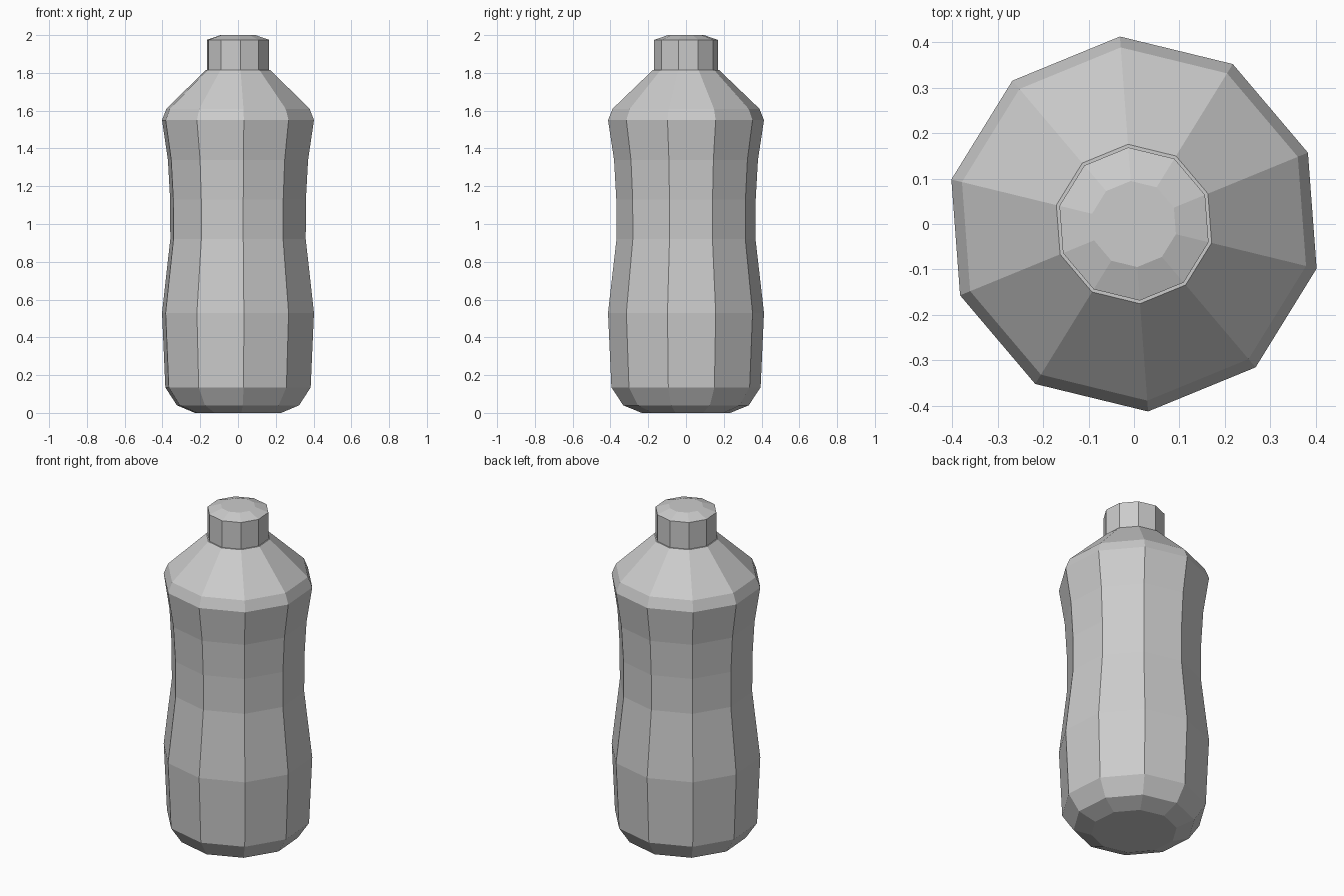
import bpy
import bmesh
from math import cos, sin, radians

cube = bpy.data.objects.get("Cube")
if cube:
    bpy.data.objects.remove(cube, do_unlink=True)

SIDES = 10
TURN = radians(-85.7)

grey = bpy.data.materials.new("plain grey")
grey.use_nodes = True
colour = (0.6, 0.6, 0.6, 1)
grey.diffuse_color = colour
grey.node_tree.nodes["Principled BSDF"].inputs["Base Color"].default_value = colour


def turned_part(name, profile):
    """Closed, flat-shaded ten-sided solid from (radius, height) points, bottom to top."""
    bm = bmesh.new()
    step = radians(360 / SIDES)
    rings = [[bm.verts.new((r * cos(TURN + i * step), r * sin(TURN + i * step), z))
              for i in range(SIDES)] for r, z in profile]
    for low, high in zip(rings, rings[1:]):
        for i in range(SIDES):
            j = (i + 1) % SIDES
            bm.faces.new((low[i], low[j], high[j], high[i]))
    bm.faces.new(rings[0][::-1])
    bm.faces.new(rings[-1])
    mesh = bpy.data.meshes.new(name)
    bm.to_mesh(mesh)
    bm.free()
    mesh.materials.append(grey)
    obj = bpy.data.objects.new(name, mesh)
    bpy.context.collection.objects.link(obj)
    return obj


# Bottle: chamfered base, waisted grip, sloping shoulder
turned_part("bottle_body", [
    (0.235, 0), (0.333, 0.04), (0.396, 0.135), (0.414, 0.53), (0.369, 0.92),
    (0.37, 1.13), (0.382, 1.34), (0.414, 1.55), (0.39, 1.61), (0.176, 1.815)])

# Cap: straight sides with a bevelled top
turned_part("bottle_cap", [(0.169, 1.81), (0.169, 1.975), (0.095, 2.0)])
